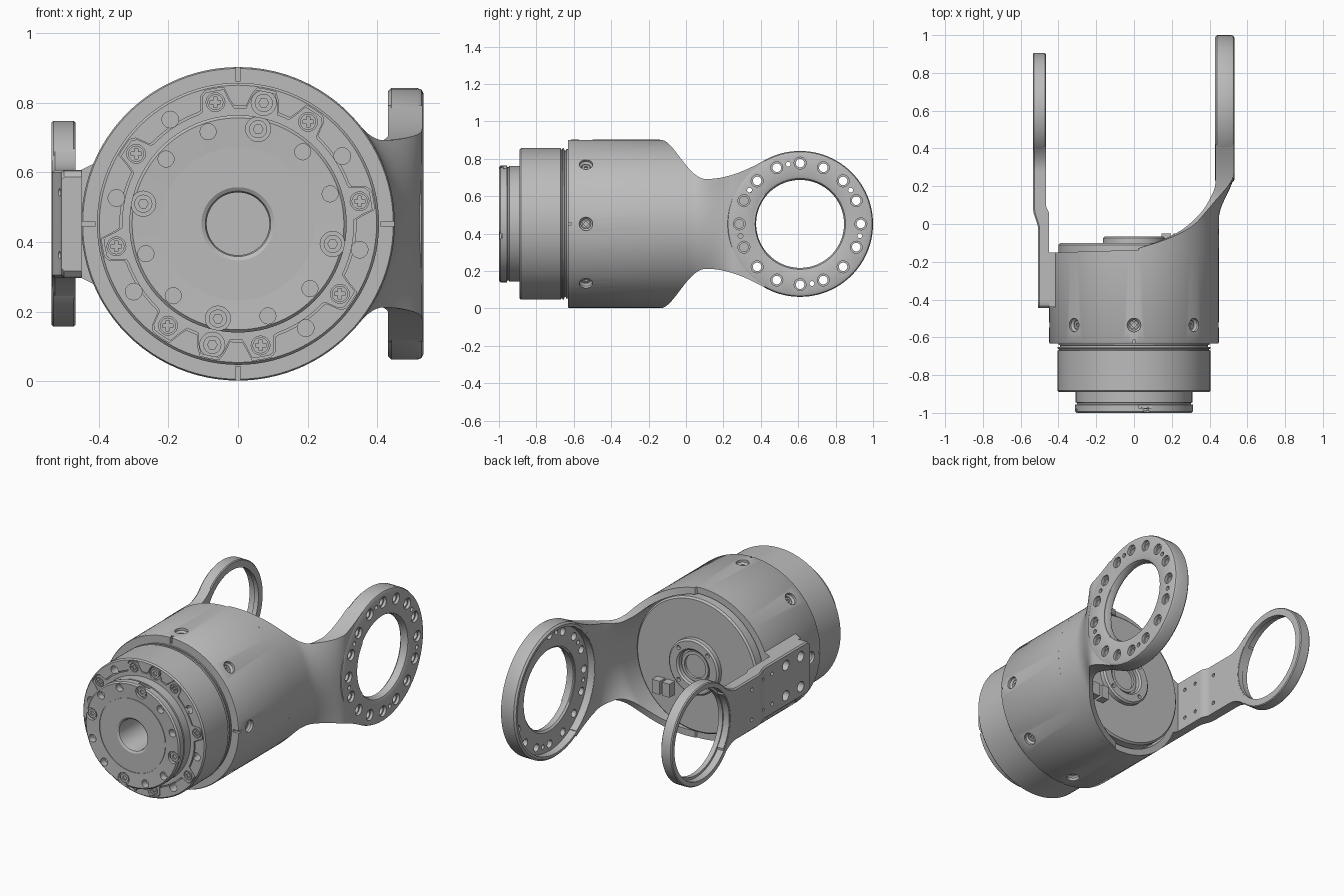
import bpy, bmesh, math
from mathutils import Vector, Matrix

cube = bpy.data.objects.get("Cube")
if cube:
    bpy.data.objects.remove(cube, do_unlink=True)

grey = bpy.data.materials.new("machined grey")
grey.use_nodes = True
COLOUR = (0.5, 0.5, 0.5, 1)
grey.diffuse_color = COLOUR
grey.node_tree.nodes["Principled BSDF"].inputs["Base Color"].default_value = COLOUR

MID = 0.452                      # height of every main axis
AXIS = Vector((0, 0, MID))
X, Y = Vector((1, 0, 0)), Vector((0, 1, 0))
EYE = Vector((0, 0.61, MID))     # centre of both end rings


def revolve(bm, profile, origin, direction, n=96):
    """Turn a closed (radius, along) profile around a line."""
    m = Matrix.Translation(origin) @ direction.to_track_quat('Z', 'Y').to_matrix().to_4x4()
    rings = []
    for r, a in profile:
        count = n if r > 0 else 1
        rings.append([bm.verts.new(m @ Vector((r * math.cos(math.tau * i / n),
                      r * math.sin(math.tau * i / n), a))) for i in range(count)])
    for p, q in zip(rings, rings[1:] + rings[:1]):
        if len(p) == len(q) == 1:
            continue
        for i in range(n):
            j = (i + 1) % n
            loop = [p[i % len(p)], p[j % len(p)], q[j % len(q)], q[i % len(q)]]
            bm.faces.new(list(dict.fromkeys(loop)))


def rod(bm, r, a, b, origin, direction, n=20):
    revolve(bm, [(0, a), (r, a), (r, b), (0, b)], origin, direction, n)


def loft(bm, sections):
    """Skin closed sections with equal point counts and cap both ends."""
    rows = [[bm.verts.new(p) for p in s] for s in sections]
    n = len(rows[0])
    for p, q in zip(rows, rows[1:]):
        for i in range(n):
            bm.faces.new((p[i], p[(i + 1) % n], q[(i + 1) % n], q[i]))
    bm.faces.new(rows[0])
    bm.faces.new(rows[-1])


def block(bm, size, matrix):
    bmesh.ops.create_cube(bm, size=1, matrix=matrix @ Matrix.Diagonal((*size, 1)))


def to_object(name, bm):
    bmesh.ops.recalc_face_normals(bm, faces=bm.faces)
    mesh = bpy.data.meshes.new(name)
    bm.to_mesh(mesh)
    bm.free()
    ob = bpy.data.objects.new(name, mesh)
    bpy.context.collection.objects.link(ob)
    return ob


def finish(name, bm, cutters=()):
    """Make the object, subtract the cutters and shade it."""
    ob = to_object(name, bm)
    ob.data.materials.append(grey)
    bpy.ops.object.select_all(action='DESELECT')
    bpy.context.view_layer.objects.active = ob
    ob.select_set(True)
    for c in cutters:
        tool = to_object("cutter", c)
        tool.hide_render = True
        mod = ob.modifiers.new("cut", 'BOOLEAN')
        mod.operation, mod.solver, mod.object = 'DIFFERENCE', 'MANIFOLD', tool
        bpy.ops.object.modifier_apply(modifier=mod.name)
        bpy.data.objects.remove(tool, do_unlink=True)
    bpy.ops.object.shade_smooth_by_angle(angle=math.radians(30))


def made(fn, *args):
    bm = bmesh.new()
    fn(bm, *args)
    return bm


def on_axis(radius, degrees, y):
    a = math.radians(degrees)
    return AXIS + Vector((radius * math.cos(a), y, radius * math.sin(a)))


def on_ring(radius, degrees):
    a = math.radians(degrees)
    return EYE + Vector((0, radius * math.cos(a), radius * math.sin(a)))


def ease(v, a, b):
    t = min(max((v - a) / (b - a), 0), 1)
    return t * t * (3 - 2 * t)


def hermite(y, a, b, ha, hb, slope):
    t = (y - a) / (b - a)
    return ha + (hb - ha) * t * t * (3 - 2 * t) + slope * (b - a) * t * t * (t - 1)


# Lobed front plate, set flush into the motor body
def lobed(bm, grow, y0, y1):
    def radius(d):
        off = abs((d - 10.5 + 22.5) % 45 - 22.5)
        bolt = min(abs(d - 78), abs(d - 258))
        return 0.333 + grow + 0.055 * (1 - ease(min(off, bolt), 4.5, 8))
    loft(bm, [[on_axis(radius(d), d, y) for d in range(0, 360, 2)] for y in (y0, y1)])


def cross(bm, centre):
    w, l = 0.005, 0.015
    outline = [Matrix.Rotation(k * math.pi / 2, 3, 'Y') @ Vector(p)
               for k in range(4) for p in ((l, 0, w), (l, 0, -w), (w, 0, -w))]
    loft(bm, [[centre + p + Y * s for p in outline] for s in (-0.01, 0.008)])


# Motor body
body = made(revolve, [(0, -0.1), (0.39, -0.1), (0.4, -0.11), (0.4, -0.64), (0.392, -0.642),
            (0.392, -0.65), (0.405, -0.652), (0.405, -0.66), (0.398, -0.662), (0.398, -0.668),
            (0.405, -0.67), (0.405, -0.882), (0.398, -0.89), (0.11, -0.89), (0.11, -0.3),
            (0, -0.3)], AXIS, Y)
tapped = bmesh.new()
for d in [33 + 45 * k for k in range(8) if k not in (1, 5)]:
    rod(tapped, 0.024, -0.91, -0.82, on_axis(0.357, d, 0), Y)
finish("motor_body", body, [made(lobed, 0.006, -0.92, -0.872), tapped])

# Plate screws with cross slots, and socket bolts
seats, heads, slots = bmesh.new(), bmesh.new(), bmesh.new()
for k in range(8):
    d = 10.5 + 45 * k
    rod(seats, 0.027, -0.91, -0.88, on_axis(0.355, d, 0), Y)
    rod(heads, 0.023, -0.89, -0.87, on_axis(0.355, d, 0), Y)
    cross(slots, on_axis(0.355, d, -0.89))
for d in (78, 258):
    rod(seats, 0.036, -0.91, -0.88, on_axis(0.355, d, 0), Y)
    rod(heads, 0.026, -0.89, -0.87, on_axis(0.355, d, 0), Y)
    rod(slots, 0.014, -0.9, -0.88, on_axis(0.355, d, 0), Y, 6)
plate = made(lobed, 0, -0.89, -0.865)
finish("lobed_front_plate", plate, [made(rod, 0.2, -0.93, -0.8, AXIS, Y, 64), seats])

# Output flange with central bore
flange = made(revolve, [(0.09, -0.31), (0.09, -0.975), (0.094, -0.988), (0.105, -0.995),
              (0.216, -0.995), (0.216, -0.991), (0.22, -0.991), (0.22, -0.995), (0.304, -1),
              (0.312, -0.992), (0.312, -0.957), (0.303, -0.955), (0.303, -0.947),
              (0.309, -0.945), (0.309, -0.87), (0.12, -0.87), (0.12, -0.31)], AXIS, Y)
holes = bmesh.new()
for k in range(12):
    d = 18 + 30 * k
    if k % 3 == 2:
        rod(holes, 0.036, -1.02, -0.98, on_axis(0.278, d, 0), Y)
        rod(heads, 0.026, -0.99, -0.97, on_axis(0.278, d, 0), Y)
        rod(slots, 0.014, -1, -0.98, on_axis(0.278, d, 0), Y, 6)
    else:
        rod(holes, 0.023, -1.02, -0.96, on_axis(0.278, d, 0), Y)
block(holes, (0.07, 0.016, 0.04), Matrix.Translation((0.06, -0.967, MID + 0.31)))
finish("output_flange", flange, [holes])
finish("front_screws", heads, [slots])

# Housing tube, its rear edge slightly longer on the arm side
tube = made(revolve, [(0.395, -0.2), (0.412, -0.13), (0.45, -0.13), (0.45, -0.625),
            (0.446, -0.632), (0.395, -0.632)], AXIS, Y)
for v in tube.verts:
    if v.co.y > -0.14:
        v.co.y = -0.138 + 0.03 * v.co.x
pits, notches, plugs = bmesh.new(), bmesh.new(), bmesh.new()
for k in range(8):
    a = k * math.pi / 4
    out = Vector((math.cos(a), 0, math.sin(a)))
    at = AXIS + Y * -0.535
    revolve(pits, [(0, 0.415), (0.026, 0.415), (0.026, 0.425), (0.036, 0.435), (0.036, 0.47),
                   (0, 0.47)], at, out, 24)
    revolve(plugs, [(0.011, 0.41), (0.022, 0.41), (0.022, 0.425), (0.011, 0.425)], at, out, 24)
    if k % 2 == 0:
        block(notches, (0.06, 0.03, 0.014), Matrix.Translation(AXIS + Y * -0.63 + out * 0.44)
              @ Matrix.Rotation(-a, 4, 'Y'))
finish("housing_tube", tube, [pits, notches])
finish("housing_screws", plugs)

# Large arm: a slice of the tube that flattens into a plate
def arm_half(y):
    if y < 0.11:
        t = max((y + 0.13) / 0.24, 0) ** 0.85
        return 0.3445 + 0.105 * math.cos(math.pi * t)
    return hermite(y, 0.11, 0.42, 0.24, 0.34, 0.56)


def arm_section(y):
    outer, inner = [], []
    for i in range(41):
        z = arm_half(y) * math.sin(math.pi * (i / 40 - 0.5))
        x = math.sqrt(0.45 ** 2 - z * z)
        so, si = ease(y, 0.03, 0.27), ease(y, 0, 0.22)
        outer.append((x + (0.529 - x) * so, y, MID + z))
        inner.append((0.91 * x + (0.431 - 0.91 * x) * si, y, MID + z * (0.91 + 0.09 * si)))
    return outer + inner[::-1]


ring_holes = bmesh.new()
for k in range(16):
    revolve(ring_holes, [(0, 0.4), (0.023, 0.4), (0.023, 0.515), (0.032, 0.515), (0.032, 0.55),
                         (0, 0.55)], on_ring(0.325, 22.5 * k), X, 20)
for d in (101.25, 33.75, -11.25, -78.75, 191.25, 146.25):
    rod(ring_holes, 0.013, 0.4, 0.55, on_ring(0.325, d), X, 16)
socket = made(revolve, [(0, 0.4), (0.362, 0.4), (0.362, 0.478), (0.24, 0.478), (0.24, 0.56),
              (0, 0.56)], EYE, X)
arm = made(loft, [arm_section(-0.14 + 0.56 * i / 40) for i in range(41)])
finish("large_arm", arm, [socket, ring_holes.copy()])

# Large end ring with a recessed inner face
ring = made(revolve, [(0.235, 0.485), (0.245, 0.475), (0.365, 0.475), (0.365, 0.43), (0.38, 0.43),
            (0.39, 0.44), (0.39, 0.515), (0.385, 0.527), (0.375, 0.532), (0.258, 0.532),
            (0.243, 0.526), (0.235, 0.51)], EYE, X)
finish("large_arm_ring", ring, [ring_holes])

# Small bracket: a stepped strap bolted to the housing
def strap_section(y):
    h = 0.155 if y < 0.28 else hermite(y, 0.28, 0.41, 0.155, 0.216, 0.93)
    h -= 0.02 * (1 - ease(y, -0.445, -0.425))
    xo = -0.507 - 0.027 * ease(y, -0.03, 0.08)
    xi = -0.449 - 0.017 * ease(y, 0.05, 0.1)
    return [(xi, y, MID - h), (xo + 0.008, y, MID - h), (xo, y, MID - h + 0.008),
            (xo, y, MID + h - 0.008), (xo + 0.008, y, MID + h), (xi, y, MID + h)]


strap_holes = bmesh.new()
for z in (-0.09, 0.09):
    for y, r in ((-0.36, 0.03), (-0.22, 0.03), (-0.09, 0.011), (0, 0.011), (0.14, 0.011)):
        rod(strap_holes, r, -0.57, -0.46 if y < -0.2 else -0.42, Vector((0, y, MID + z)), X)
strap = made(loft, [strap_section(-0.445 + 0.855 * i / 60) for i in range(61)])
finish("small_bracket", strap, [made(rod, 0.256, -0.6, -0.4, EYE, X, 96), strap_holes])
finish("small_bracket_ring", made(revolve, [(0.25, -0.495), (0.25, -0.467), (0.29, -0.467),
       (0.295, -0.472), (0.295, -0.53), (0.29, -0.536), (0.264, -0.536), (0.264, -0.495)],
       EYE, X))

# Flat pad on the housing below the bracket
finish("bracket_pad", made(loft, [[(-0.39, y, MID - 0.185), (-0.45, y, MID - 0.155),
       (-0.45, y, MID + 0.155), (-0.39, y, MID + 0.185)] for y in (-0.44, -0.15)]))

# Rear hub with screws, and the cable sockets
hub = made(revolve, [(0.1, -0.11), (0.1, -0.075), (0.11, -0.066), (0.155, -0.066), (0.165, -0.075),
           (0.165, -0.11)], AXIS, Y, 64)
hub_holes = bmesh.new()
for d in range(45, 360, 90):
    rod(hub_holes, 0.012, -0.085, -0.05, on_axis(0.135, d, 0), Y, 16)
finish("rear_hub", hub, [hub_holes])
finish("rear_hub_insert", made(revolve, [(0.07, -0.12), (0.07, -0.085), (0.088, -0.085),
       (0.088, -0.12)], AXIS, Y, 64))
sockets = bmesh.new()
for x in (0.17, 0.235):
    block(sockets, (0.05, 0.06, 0.08), Matrix.Translation((x, -0.08, 0.28)))
finish("cable_sockets", sockets)
